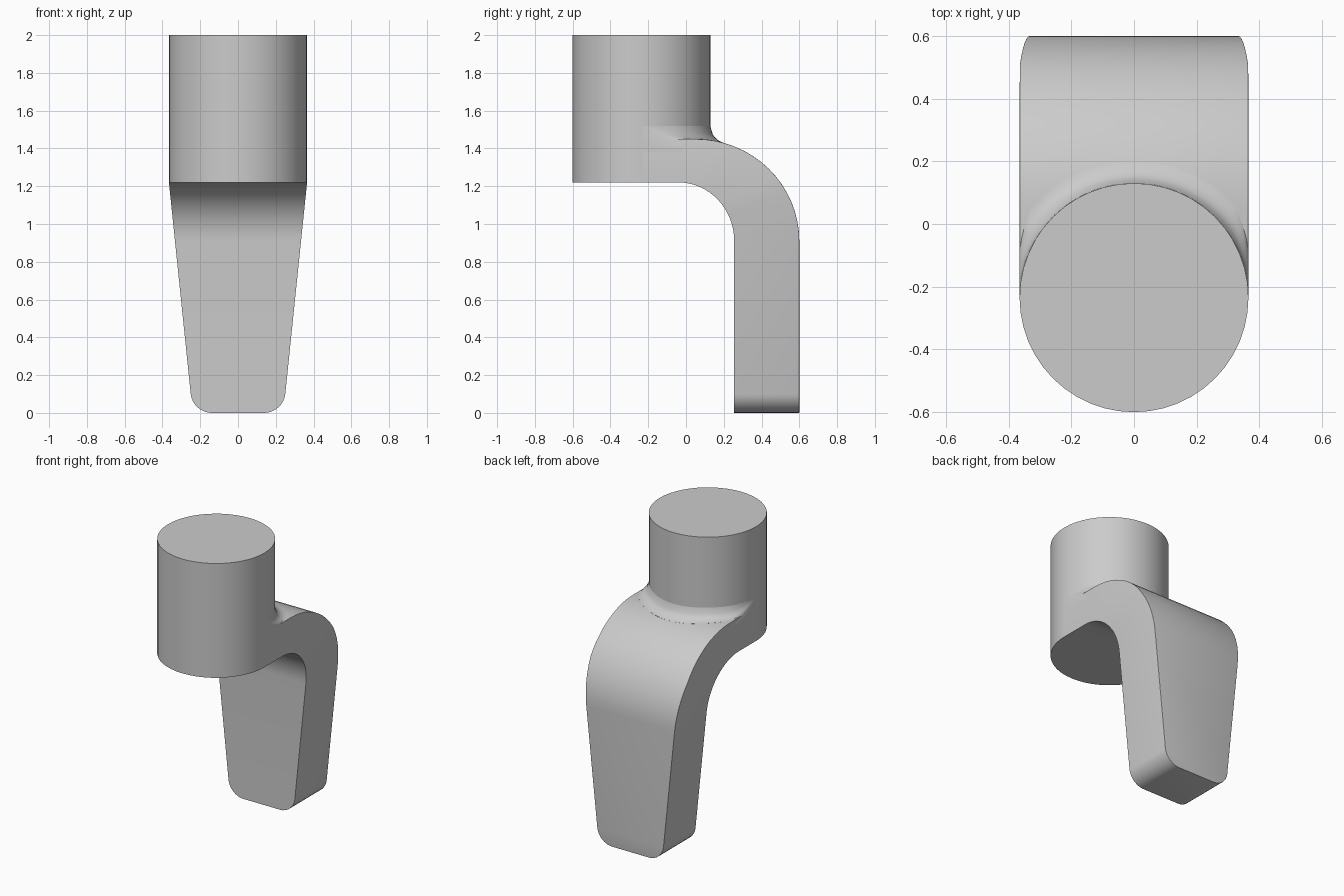
import bpy
import bmesh
from math import sin, cos, pi, sqrt

if "Cube" in bpy.data.objects:
    bpy.data.objects.remove(bpy.data.objects["Cube"])

# One plain grey for everything
grey = bpy.data.materials.new("plain_grey")
grey.use_nodes = True
grey.diffuse_color = (0.6, 0.6, 0.6, 1)
grey.node_tree.nodes["Principled BSDF"].inputs["Base Color"].default_value = (0.6, 0.6, 0.6, 1)

RADIUS, POST_Y, BASE_Z = 0.365, -0.235, 1.22
HALF = 0.3645          # widest half width of the arm
EDGE = 0.03            # rounding of the arm's outer edges
BEND_Z = 0.91          # height where the bend becomes straight
FOOT = 0.1             # rounding of the foot corners


def finish(name, bm):
    bmesh.ops.recalc_face_normals(bm, faces=bm.faces)
    mesh = bpy.data.meshes.new(name)
    bm.to_mesh(mesh)
    bm.free()
    mesh.materials.append(grey)
    obj = bpy.data.objects.new(name, mesh)
    bpy.context.collection.objects.link(obj)
    bpy.ops.object.select_all(action="DESELECT")
    obj.select_set(True)
    bpy.context.view_layer.objects.active = obj
    bpy.ops.object.shade_smooth_by_angle(angle=pi / 6)
    return obj


def half_width(z):
    w = min(HALF, 0.24 + 0.103 * z)
    if z < FOOT:
        w -= FOOT - sqrt(max(0, FOOT ** 2 - (FOOT - z) ** 2))
    return w


def arm_top(y):
    if y < 0.05:
        return BEND_Z + 0.54
    return BEND_Z + 0.54 * sqrt(max(0, 1 - ((y - 0.05) / 0.55) ** 2))


# Round post
bm = bmesh.new()
bmesh.ops.create_cone(bm, cap_ends=True, segments=48, radius1=RADIUS,
                      radius2=RADIUS, depth=2 - BASE_Z)
bmesh.ops.translate(bm, verts=bm.verts, vec=(0, POST_Y, (2 + BASE_Z) / 2))
finish("post", bm)

# Arm: stations of (inner y, inner z, outer y, outer z)
stations = [(POST_Y, BASE_Z, POST_Y, arm_top(POST_Y))]
STEPS = 16
for i in range(STEPS + 1):
    a = i / STEPS * pi / 2
    stations.append((-0.04 + 0.295 * sin(a), BEND_Z + 0.31 * cos(a),
                     0.05 + 0.55 * sin(a), BEND_Z + 0.54 * cos(a)))
for i in range(9):
    z = FOOT * (1 - sin(i / 8 * pi / 2))
    stations.append((0.255, z, 0.6, z))

bm = bmesh.new()
rings = []
for yi, zi, yo, zo in stations:
    wi, wo = half_width(zi), half_width(zo)
    rings.append([bm.verts.new(p) for p in
                  ((-wi, yi, zi), (wi, yi, zi), (wo, yo, zo), (-wo, yo, zo))])
for a, b in zip(rings, rings[1:]):
    for k in range(4):
        n = (k + 1) % 4
        bm.faces.new((a[k], a[n], b[n], b[k]))
bm.faces.new(rings[0])
bm.faces.new(rings[-1])
bmesh.ops.recalc_face_normals(bm, faces=bm.faces)
# Round the outer edges and the back edge of the foot
outer = [bm.edges.get((a[k], b[k])) for a, b in zip(rings, rings[1:]) for k in (2, 3)]
outer.append(bm.edges.get((rings[-1][2], rings[-1][3])))
bmesh.ops.bevel(bm, geom=outer, offset=EDGE, offset_type="OFFSET", segments=4,
                profile=0.5, affect="EDGES", clamp_overlap=True)
finish("arm", bm)

# Fillet where the post meets the arm
FILLET, ROWS, COLS = 0.07, 6, 48
bm = bmesh.new()
columns = []
for i in range(COLS + 1):
    a = -pi / 2 + pi * i / COLS
    reach = min(FILLET, HALF / max(abs(sin(a)), 0.01) - RADIUS + 0.0005)
    column = []
    for j in range(ROWS + 1):
        d = reach * j / ROWS
        x = (RADIUS + d) * sin(a)
        y = POST_Y + (RADIUS + d) * cos(a)
        z = arm_top(y) + FILLET - sqrt(FILLET ** 2 - (FILLET - d) ** 2)
        over = min(EDGE, max(0, abs(x) - HALF + EDGE))
        z -= (EDGE - sqrt(EDGE ** 2 - over ** 2)) * d / FILLET
        column.append(bm.verts.new((x, y, z)))
    column.append(bm.verts.new((x, y, BEND_Z + 0.47)))
    columns.append(column)
for a, b in zip(columns, columns[1:]):
    for j in range(ROWS + 1):
        bm.faces.new((a[j], a[j + 1], b[j + 1], b[j]))
fillet = finish("fillet", bm)
# Make the fillet face upward and outward
if sum(p.normal.z * p.area for p in fillet.data.polygons) < 0:
    fillet.data.flip_normals()
